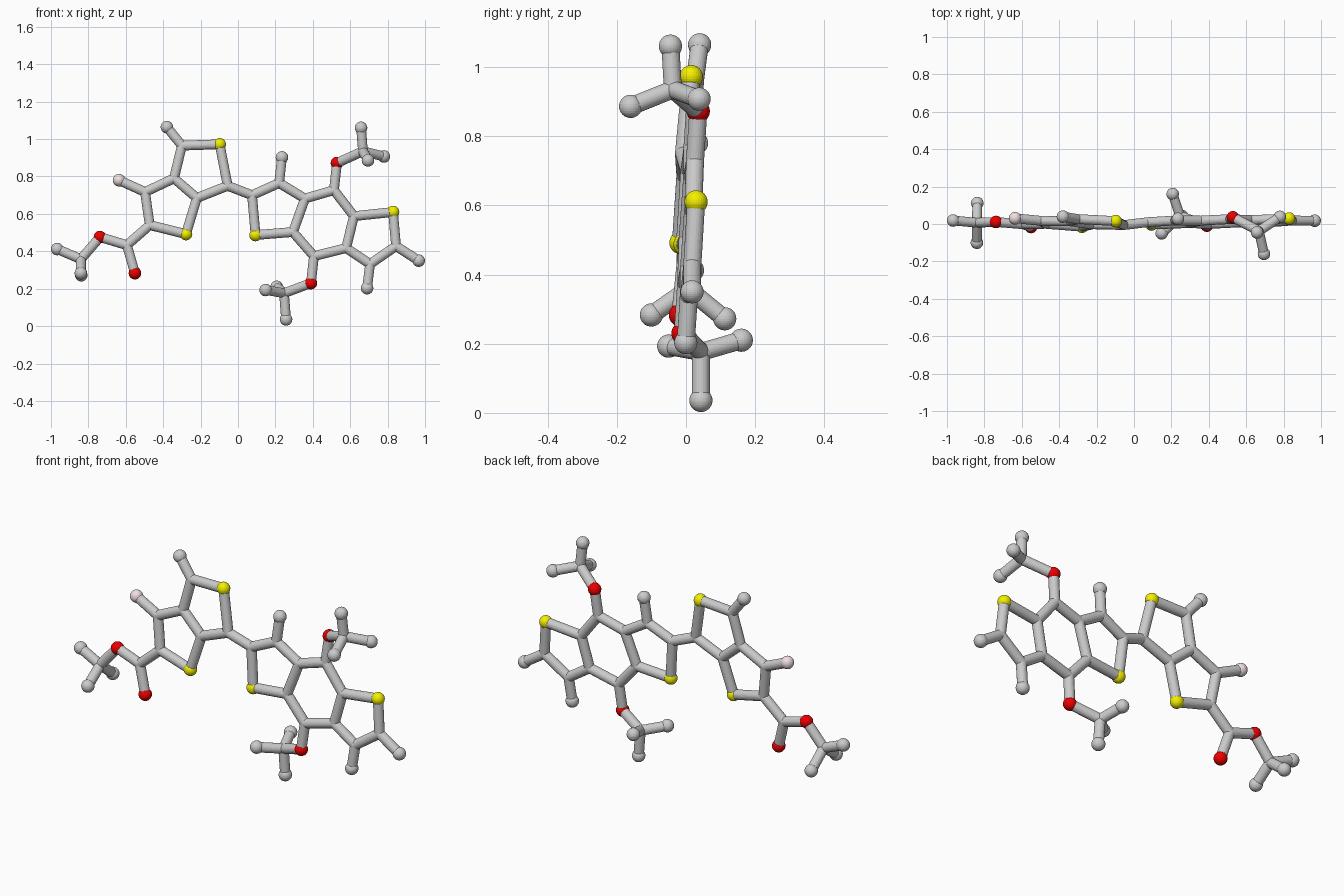
import bpy
from mathutils import Vector

if "Cube" in bpy.data.objects:
    bpy.data.objects.remove(bpy.data.objects["Cube"])

STICK, BALL = 0.026, 0.0335


def material(name, rgb):
    m = bpy.data.materials.new(name)
    m.diffuse_color = (*rgb, 1)
    m.use_nodes = True
    m.node_tree.nodes["Principled BSDF"].inputs["Base Color"].default_value = m.diffuse_color
    return m


MATS = {"O": material("red", (0.85, 0.0, 0.0)),
        "S": material("yellow", (0.9, 0.87, 0.0)),
        "F": material("pale_pink", (0.88, 0.74, 0.76))}
NAMES = {"C": "carbon_joint", "H": "hydrogen_ball", "O": "oxygen_ball",
         "S": "sulfur_ball", "F": "fluorine_ball"}
atoms = {}


def atom(key, x, z, y):
    kind = key[0]
    atoms[key] = Vector((x, y, z))
    r = STICK if kind == "C" else BALL
    bpy.ops.mesh.primitive_uv_sphere_add(segments=28, ring_count=16, radius=r,
                                         location=atoms[key])
    ob = bpy.context.object
    ob.name = NAMES[kind]
    if kind in MATS:
        ob.data.materials.append(MATS[kind])


def bond(a, b):
    p, q = atoms[a], atoms[b]
    d = q - p
    bpy.ops.mesh.primitive_cylinder_add(vertices=24, radius=STICK, depth=d.length,
                                        location=(p + q) / 2)
    ob = bpy.context.object
    ob.name = "bond_stick"
    ob.rotation_mode = "QUATERNION"
    ob.rotation_quaternion = d.to_track_quat("Z", "Y")


def chain(path):
    keys = path.split()
    for a, b in zip(keys, keys[1:]):
        bond(a, b)


# Left fused rings with ester group, lying on a slightly tilted plane
left = {"Ha": (-.38, 1.064), "Ca": (-.30, .965), "Sa": (-.098, .972),
        "Cb": (-.055, .75), "Cc": (-.22, .685), "Cd": (-.342, .79),
        "Ce": (-.497, .717), "Fa": (-.636, .78), "Cf": (-.472, .54),
        "Sb": (-.278, .492), "Cg": (-.594, .433), "Oa": (-.551, .283),
        "Ob": (-.738, .476), "Ch": (-.84, .358), "Hb": (-.967, .412)}
for k, (x, z) in left.items():
    atom(k, x, z, -.072 - .058 * x + .084 * z)

# Right three fused rings
right = {"Ci": (.075, .70), "Sc": (.094, .487), "Cj": (.22, .765),
         "Hc": (.235, .902), "Ck": (.358, .682), "Cl": (.294, .503),
         "Cm": (.513, .727), "Cn": (.62, .588), "Co": (.578, .417),
         "Cp": (.406, .374), "Oc": (.39, .23), "Od": (.529, .872),
         "Sd": (.829, .61), "Cq": (.845, .428), "Cr": (.706, .332),
         "Hd": (.966, .35), "He": (.69, .203)}
for k, (x, z) in right.items():
    atom(k, x, z, -.036 + .033 * x + .062 * z)

# Methyl ends that stick out of the plane (x, z, y)
ends = {"Hf": (-.84, .283, -.10), "Hg": (-.838, .272, .112),
        "Cs": (.668, .935, -.038), "Hh": (.658, 1.06, -.045),
        "Hi": (.78, .907, .038), "Hj": (.695, .886, -.16),
        "Ct": (.246, .176, .043), "Hk": (.148, .193, -.05),
        "Hl": (.257, .036, .043), "Hm": (.207, .21, .16)}
for k, (x, z, y) in ends.items():
    atom(k, x, z, y)

# Sticks: left unit, right unit, side groups
for path in ("Ha Ca Sa Cb Cc Cd Ca", "Cd Ce Cf Sb Cc", "Ce Fa", "Cf Cg Oa",
             "Cg Ob Ch Hb", "Hf Ch Hg", "Cb Ci Cj Ck Cl Sc Ci", "Cj Hc",
             "Ck Cm Cn Co Cp Cl", "Cn Sd Cq Cr Co", "Cq Hd", "Cr He",
             "Cm Od Cs Hh", "Hi Cs Hj", "Cp Oc Ct Hl", "Hk Ct Hm"):
    chain(path)
